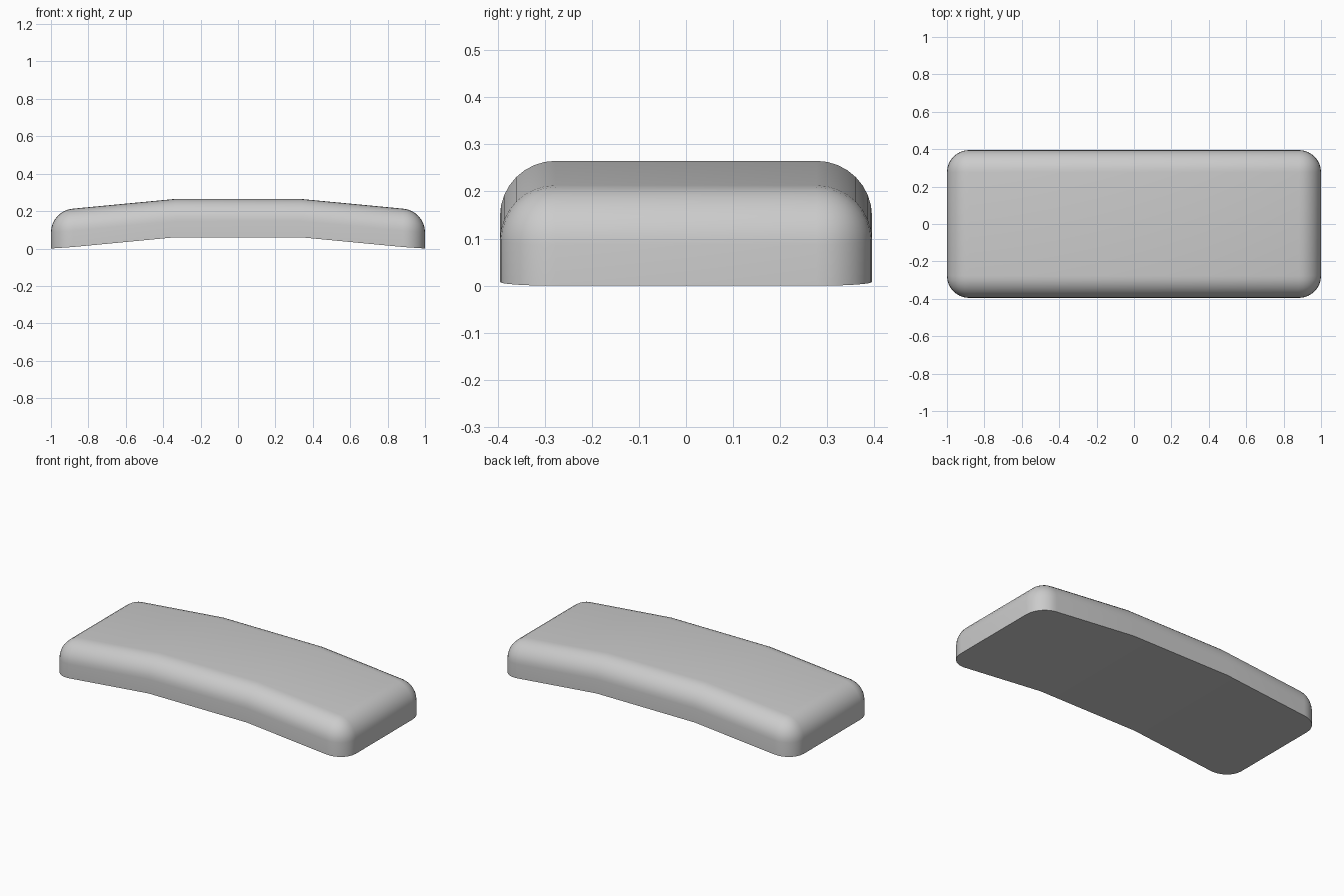
import bpy, bmesh

if "Cube" in bpy.data.objects:
    bpy.data.objects.remove(bpy.data.objects["Cube"])

LENGTH, DEPTH, THICK, RADIUS = 2.0, 0.79, 0.205, 0.118


def arch(x):
    """Height of the arched underside at position x."""
    pts = [(0.0, 0.06), (0.335, 0.06), (0.882, 0.008), (1.0, 0.0)]
    x = min(abs(x), 1.0)
    for (x0, z0), (x1, z1) in zip(pts, pts[1:]):
        if x <= x1:
            return z0 + (z1 - z0) * (x - x0) / (x1 - x0)
    return 0.0


# Slab block standing on z = 0
bm = bmesh.new()
bmesh.ops.create_cube(bm, size=1)
for v in bm.verts:
    v.co = (v.co.x * LENGTH, v.co.y * DEPTH, (v.co.z + 0.5) * THICK)

# Round every edge except the bottom rim
edges = [e for e in bm.edges if max(v.co.z for v in e.verts) > 0.01]
bmesh.ops.bevel(bm, geom=edges, offset=RADIUS, offset_type='OFFSET',
                segments=8, profile=0.5, affect='EDGES', clamp_overlap=False)

# Cross cuts where the arch changes slope
for x in (-0.882, -0.335, 0.335, 0.882):
    bmesh.ops.bisect_plane(bm, geom=bm.verts[:] + bm.edges[:] + bm.faces[:],
                           dist=1e-5, plane_co=(x, 0, 0), plane_no=(1, 0, 0))

# Bend the slab into a shallow arch
for v in bm.verts:
    v.co.z += arch(v.co.x)
bmesh.ops.recalc_face_normals(bm, faces=bm.faces[:])

mesh = bpy.data.meshes.new("arched_pad")
bm.to_mesh(mesh)
bm.free()
pad = bpy.data.objects.new("arched_pad", mesh)
bpy.context.collection.objects.link(pad)
bpy.context.view_layer.objects.active = pad
pad.select_set(True)
bpy.ops.object.shade_smooth_by_angle(angle=0.7)
